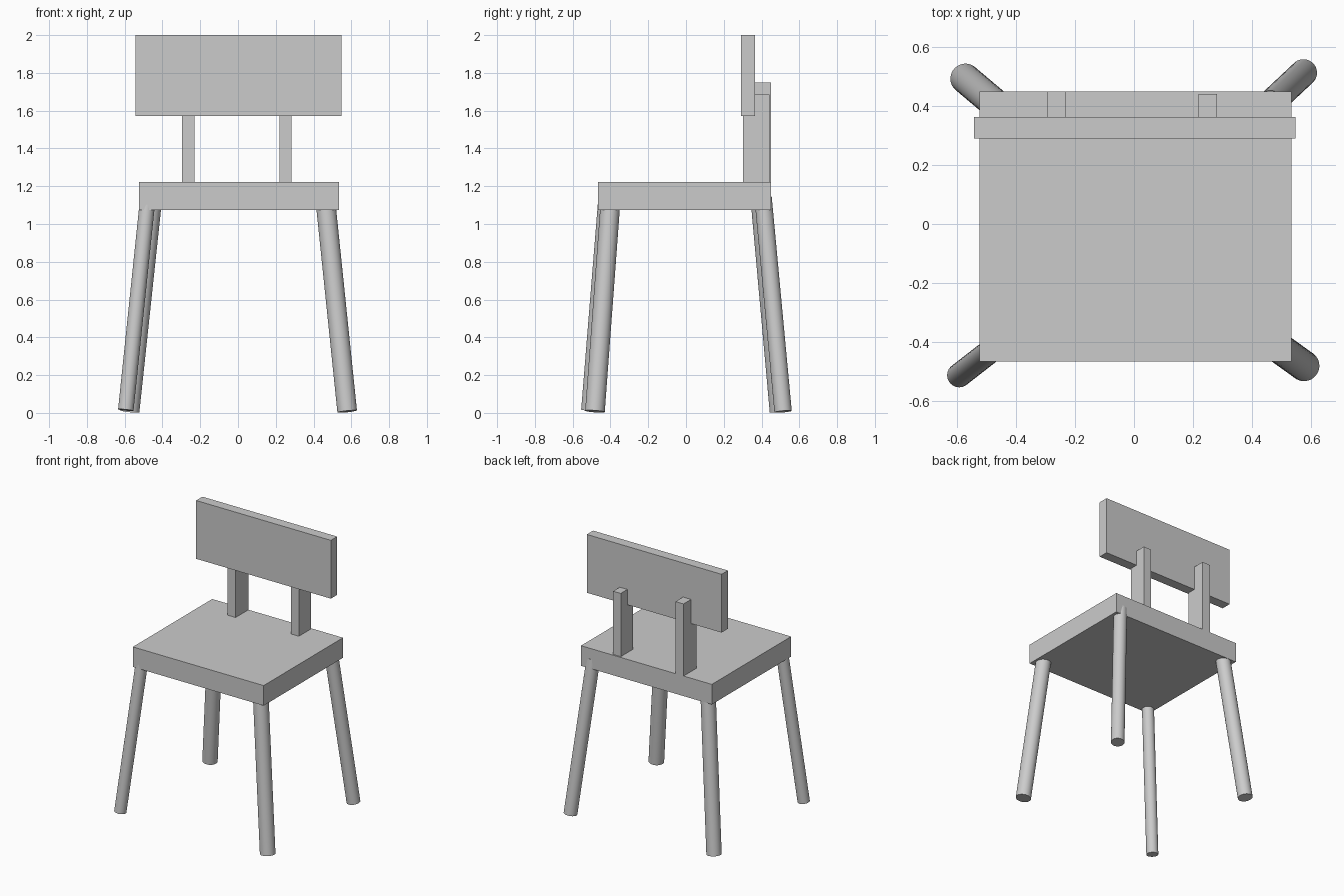
import bpy
from mathutils import Vector

if "Cube" in bpy.data.objects:
    bpy.data.objects.remove(bpy.data.objects["Cube"])


def box(name, lo, hi):
    """Box spanning two opposite corners."""
    lo, hi = Vector(lo), Vector(hi)
    bpy.ops.mesh.primitive_cube_add(size=1, location=(lo + hi) / 2)
    ob = bpy.context.object
    ob.name = name
    ob.scale = hi - lo
    bpy.ops.object.transform_apply(location=False, rotation=False, scale=True)


def leg(name, foot, top, radius):
    """Round splayed leg running from foot to top."""
    foot, top = Vector(foot), Vector(top)
    axis = top - foot
    bpy.ops.mesh.primitive_cylinder_add(vertices=48, radius=radius, depth=axis.length,
                                        location=(foot + top) / 2)
    ob = bpy.context.object
    ob.name = name
    ob.rotation_euler = axis.to_track_quat('Z', 'Y').to_euler()
    bpy.ops.object.shade_smooth_by_angle()


# Seat slab
box("seat", (-0.525, -0.467, 1.075), (0.535, 0.451, 1.222))

# Backrest panel and its two posts, slightly uneven
box("backrest", (-0.543, 0.291, 1.573), (0.549, 0.364, 2.0))
box("left_back_post", (-0.296, 0.302, 1.15), (-0.231, 0.451, 1.75))
box("right_back_post", (0.22, 0.302, 1.15), (0.282, 0.441, 1.685))

# Splayed legs, tops sunk into the seat
leg("front_left_leg", (-0.594, -0.514, 0.015), (-0.477, -0.423, 1.14), 0.041)
leg("front_right_leg", (0.578, -0.482, 0.008), (0.461, -0.398, 1.14), 0.052)
leg("back_left_leg", (-0.573, 0.494, 0.008), (-0.452, 0.392, 1.14), 0.051)
leg("back_right_leg", (0.576, 0.514, 0.007), (0.463, 0.408, 1.14), 0.046)
